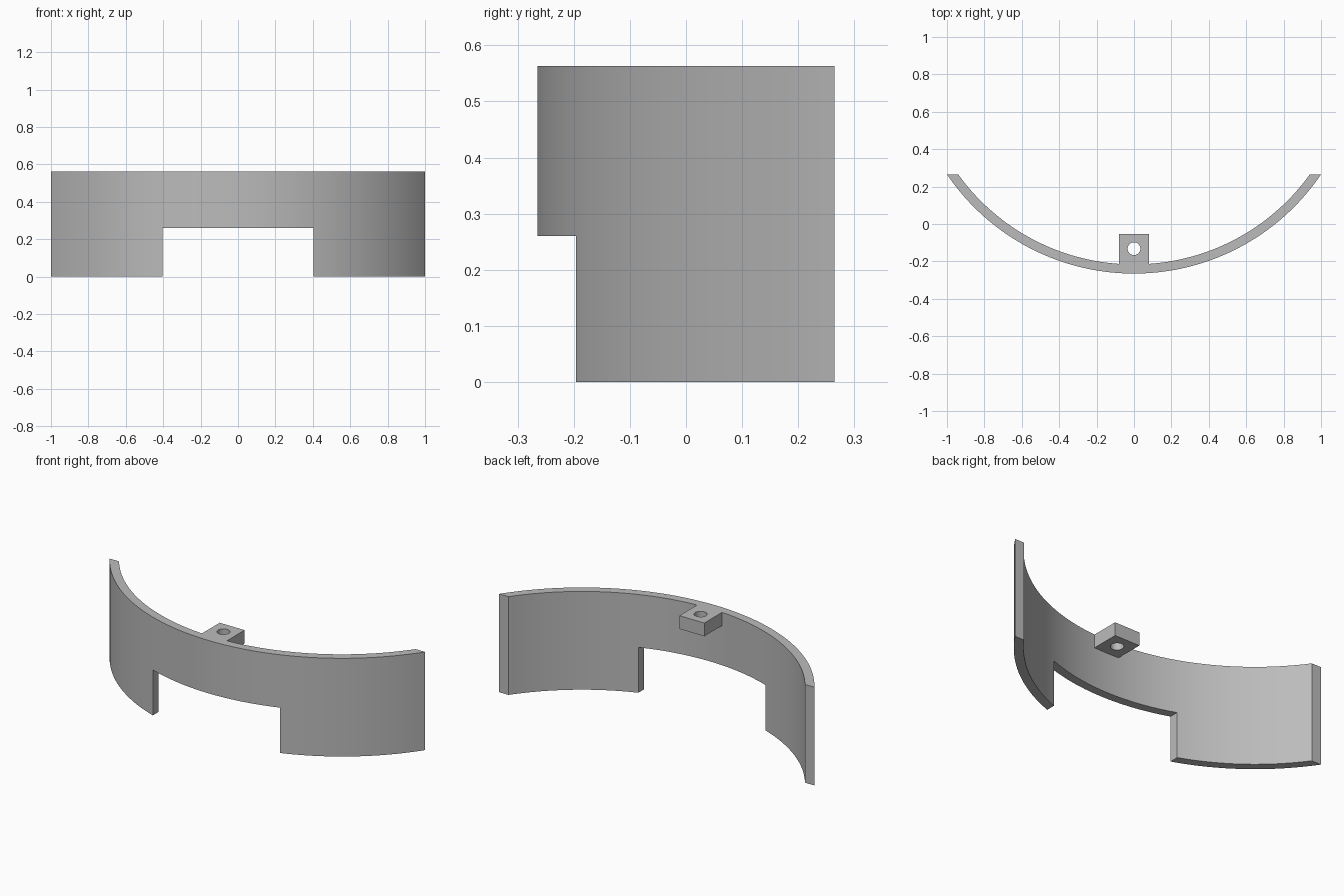
import bpy
import bmesh
from math import asin, sin, cos, radians

cube = bpy.data.objects.get("Cube")
if cube:
    bpy.data.objects.remove(cube, do_unlink=True)

HEIGHT = 0.563
END_Y = 0.265                 # flat plane of both wall ends
CENTRE_Y = 0.943              # centre of the curved wall
OUTER, INNER = 1.208, 1.159
SEGMENTS = 72

grey = bpy.data.materials.new("plain_grey")
grey.use_nodes = True
colour = (0.5, 0.5, 0.5, 1)
grey.diffuse_color = colour
grey.node_tree.nodes["Principled BSDF"].inputs["Base Color"].default_value = colour


def prism(name, outline, low, high):
    """Extrude a plan outline between two heights."""
    bm = bmesh.new()
    base = bm.faces.new([bm.verts.new((x, y, low)) for x, y in outline])
    top = bmesh.ops.extrude_face_region(bm, geom=[base])["geom"]
    verts = [v for v in top if isinstance(v, bmesh.types.BMVert)]
    bmesh.ops.translate(bm, verts=verts, vec=(0, 0, high - low))
    bmesh.ops.recalc_face_normals(bm, faces=bm.faces)
    mesh = bpy.data.meshes.new(name)
    bm.to_mesh(mesh)
    bm.free()
    mesh.materials.append(grey)
    obj = bpy.data.objects.new(name, mesh)
    bpy.context.collection.objects.link(obj)
    return obj


def rectangle(half_width, front, back):
    return [(-half_width, front), (half_width, front),
            (half_width, back), (-half_width, back)]


def arc(radius, half_width):
    """Points along the wall from left to right, ending on the flat plane."""
    half = asin(half_width / radius)
    angles = [half * (2 * i / SEGMENTS - 1) for i in range(SEGMENTS + 1)]
    return [(radius * sin(a), CENTRE_Y - radius * cos(a)) for a in angles]


def combine(target, tool, operation):
    """Apply a boolean and discard the tool."""
    bpy.context.view_layer.objects.active = target
    mod = target.modifiers.new(operation.lower(), "BOOLEAN")
    mod.operation, mod.solver, mod.object = operation, "EXACT", tool
    bpy.ops.object.modifier_apply(modifier=mod.name)
    bpy.data.objects.remove(tool, do_unlink=True)


# Curved wall
drop = CENTRE_Y - END_Y
outer = arc(OUTER, (OUTER ** 2 - drop ** 2) ** 0.5)
inner = arc(INNER, (INNER ** 2 - drop ** 2) ** 0.5)
wall = prism("curved_wall", outer + inner[::-1], 0, HEIGHT)

# Rectangular notch in the lower middle
notch = prism("notch_cutter", rectangle(0.403, -0.5, 0.1), -0.1, 0.26)
combine(wall, notch, "DIFFERENCE")

# Mounting lug behind the top edge, with a vertical screw hole
lug = prism("mounting_lug", rectangle(0.079, -0.24, -0.053), HEIGHT - 0.076, HEIGHT)
combine(wall, lug, "UNION")
circle = [(0.034 * cos(radians(a)), -0.132 + 0.034 * sin(radians(a)))
          for a in range(0, 360, 10)]
hole = prism("hole_cutter", circle, 0.4, 0.7)
combine(wall, hole, "DIFFERENCE")

# Smooth the curves, keep the edges crisp
bpy.ops.object.select_all(action="DESELECT")
wall.select_set(True)
bpy.context.view_layer.objects.active = wall
bpy.ops.object.shade_smooth_by_angle(angle=radians(30))
